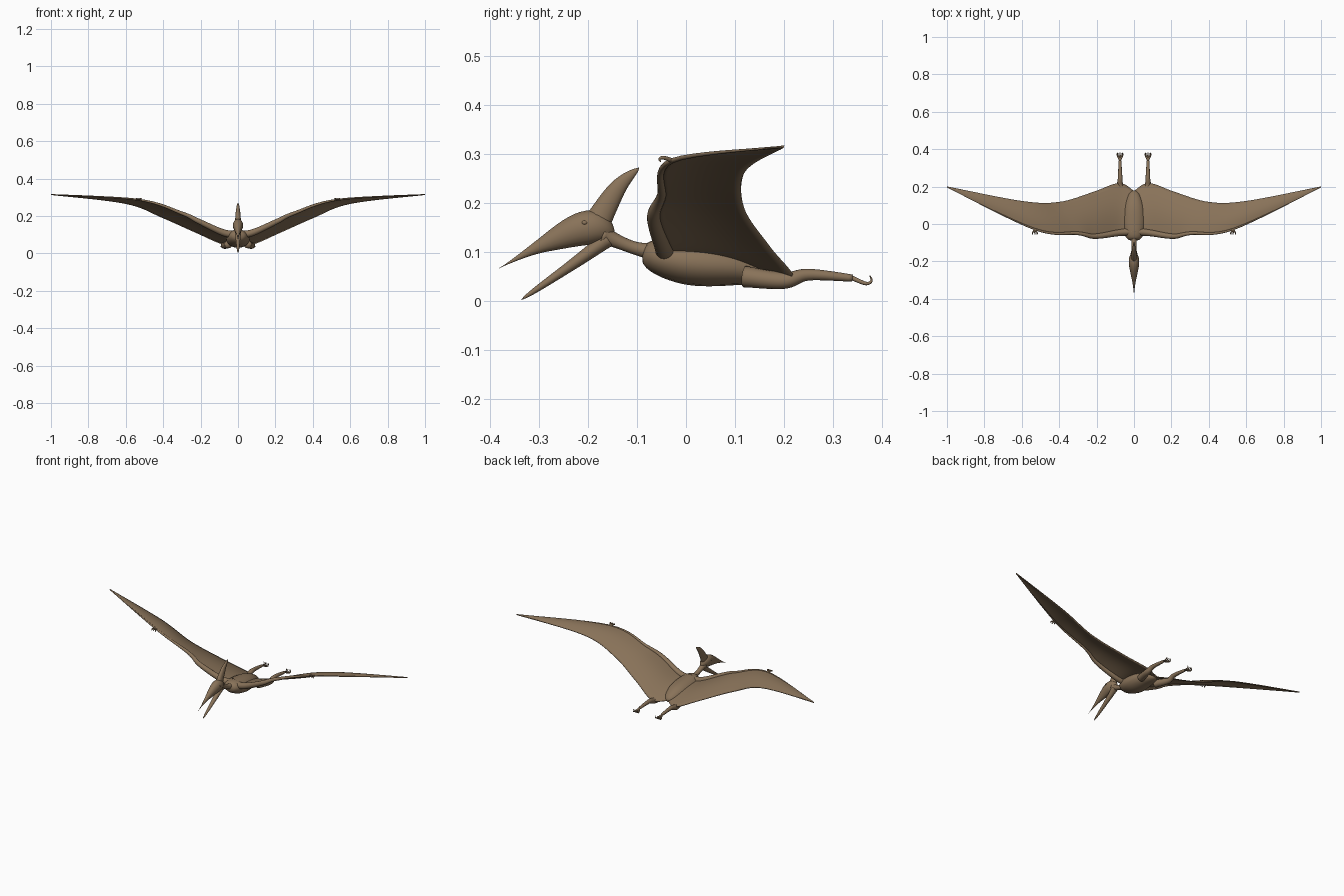
import bpy
import bmesh
from math import cos, sin, pi
from mathutils import Vector

cube = bpy.data.objects.get("Cube")
if cube:
    bpy.data.objects.remove(cube, do_unlink=True)

skin = bpy.data.materials.new("brown_skin")
skin.use_nodes = True
skin.diffuse_color = (.25, .17, .1, 1)
shader = next(n for n in skin.node_tree.nodes if n.type == 'BSDF_PRINCIPLED')
shader.inputs["Base Color"].default_value = skin.diffuse_color
shader.inputs["Roughness"].default_value = .8

SIDES = 16
STEPS = 8


def path(*points):
    """Points as vectors; a pair (y, z) lies on the midline."""
    return [Vector(p if len(p) == 3 else (0, *p)) for p in points]


def spline(points):
    """Smooth curve passing through every point."""
    padded = [points[0], *points, points[-1]]
    curve = []
    for before, start, end, after in zip(padded, points, points[1:], padded[3:]):
        leave, arrive = (end - before) / 2, (after - start) / 2
        for step in range(STEPS):
            t = step / STEPS
            ease = t * t * (3 - 2 * t)
            curve.append(start.lerp(end, ease) + leave * t * (1 - t) ** 2
                         - arrive * t * t * (1 - t))
    return curve + [points[-1]]


def make_object(name, rows, closed, mirror):
    """Skin rows of points with quads; closed rows form a capped tube."""
    bm = bmesh.new()
    grid = [[bm.verts.new(point) for point in row] for row in rows]
    for row, following in zip(grid, grid[1:]):
        for k in range(0 if closed else 1, len(row)):
            bm.faces.new((row[k - 1], row[k], following[k], following[k - 1]))
    if closed:
        bm.faces.new(grid[0])
        bm.faces.new(grid[-1])
    bmesh.ops.recalc_face_normals(bm, faces=bm.faces)
    for face in bm.faces:
        face.smooth = True
    mesh = bpy.data.meshes.new(name)
    bm.to_mesh(mesh)
    bm.free()
    mesh.materials.append(skin)
    obj = bpy.data.objects.new(name, mesh)
    bpy.context.collection.objects.link(obj)
    if mirror:
        obj.modifiers.new("Mirror", 'MIRROR')
    return obj


def loft(name, points, radius, tall=1, mirror=False):
    """Oval tube along a curve; radius is a rule from start to end."""
    centres = spline(points)
    last = len(centres) - 1
    rows = []
    for i, centre in enumerate(centres):
        along = (centres[min(i + 1, last)] - centres[max(i - 1, 0)]).normalized()
        guide = Vector((0, 1, 0)) if abs(along.x) > .7 else Vector((1, 0, 0))
        across = (guide - along * guide.dot(along)).normalized()
        upward = across.cross(along) * tall
        size = max(radius(i / last), .0005)
        angles = [2 * pi * k / SIDES for k in range(SIDES)]
        rows.append([centre + (across * cos(a) + upward * sin(a)) * size for a in angles])
    make_object(name, rows, closed=True, mirror=mirror)


def claws(name, root, spreads, reach, curl):
    """Fan of small digits with hooked ends."""
    for number, spread in enumerate(spreads, start=1):
        knuckle = root + Vector((spread, reach * .7, -curl))
        bend = root + Vector((spread, reach, -curl / 2))
        point = root + Vector((spread, reach * .9, curl / 2))
        loft(f"{name}_{number}", [root, knuckle, bend, point],
             lambda t: .005 - .004 * t, mirror=True)


# Torso and neck
loft("torso", path((-.09, .1), (0, .08), (.1, .07), (.18, .05)),
     lambda t: .064 * sin(pi * t ** .75) ** .6, tall=.72)
loft("neck", path((-.04, .1), (-.1, .107), (-.17, .135)),
     lambda t: .013 + .05 * (t - .6) ** 2)

# Head with crest and open beak
loft("skull_and_upper_beak", path((-.382, .067), (-.29, .116), (-.2, .15), (-.145, .135)),
     lambda t: .028 * sin(pi * t ** 1.7), tall=1.25)
loft("crest", path((-.19, .145), (-.14, .23), (-.096, .272)),
     lambda t: .019 * (1 - t) ** .8, tall=1.6)
loft("lower_jaw", path((-.336, .003), (-.23, .076), (-.16, .127)),
     lambda t: .019 * t ** .6, tall=.9)
loft("eye", path((.018, -.207, .16), (.028, -.207, .16)),
     lambda t: .008 * (1 - t * t) ** .5, tall=.7, mirror=True)

# Wing joints along the front edge, and the free rear edge
wrist = Vector((.53, -.028, .287))
tip = Vector((1, .197, .315))
front_joints = path((0, -.04, .1), (.08, -.047, .112), (.21, -.066, .172),
                    (.3, -.05, .215)) + [wrist, tip]
rear_joints = path((0, .175, .05), (.08, .218, .05), (.22, .17, .11),
                   (.4, .117, .19), (.6, .122, .267)) + [tip + Vector((0, .003, 0))]

# Membrane of cambered ribs between the two edges
CHORD = 12
ribs = []
for front, rear in zip(spline(front_joints), spline(rear_joints)):
    arch = Vector((0, 0, (rear.y - front.y) * .07))
    ribs.append([front.lerp(rear, k / CHORD) + arch * sin(pi * k / CHORD)
                 for k in range(CHORD + 1)])
membrane = make_object("wing_membrane", ribs, closed=False, mirror=True)
solid = membrane.modifiers.new("Thickness", 'SOLIDIFY')
solid.thickness = .005
solid.offset = 0

# Arm, long wing finger and small wrist claws
loft("arm_and_wing_finger", front_joints, lambda t: .001 + .021 * (1 - t), mirror=True)
claws("wing_claw", wrist, (-.012, 0, .012), reach=-.026, curl=-.006)

# Hind legs and feet trailing behind
ankle = Vector((.075, .34, .047))
loft("leg", path((.05, .12, .05), (.073, .2, .042), (.074, .25, .054)) + [ankle],
     lambda t: .022 - .015 * t, mirror=True)
claws("toe", ankle, (-.014, -.005, .005, .014), reach=.039, curl=.011)
